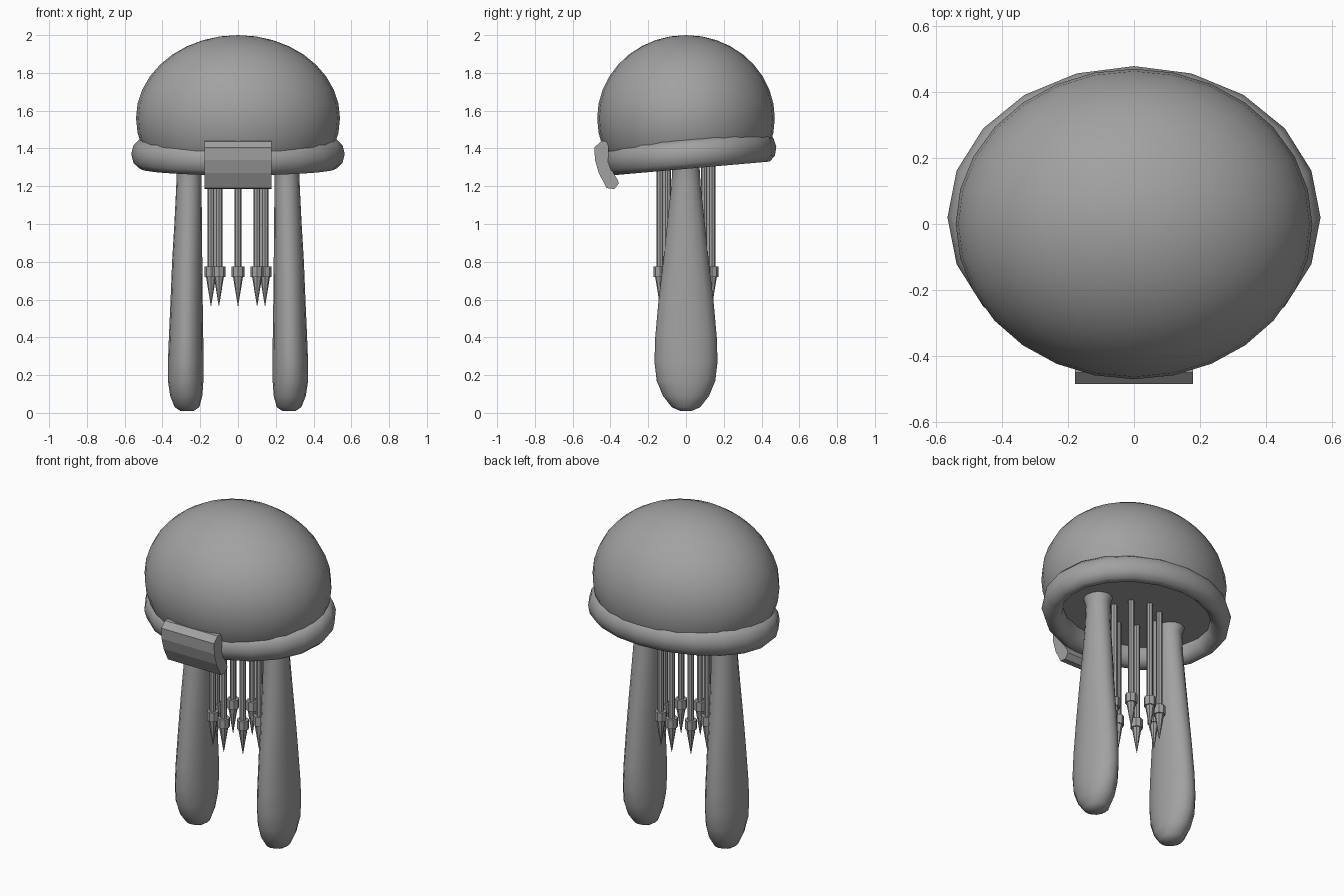
import bpy, bmesh, math
from mathutils import Matrix, Vector

if "Cube" in bpy.data.objects:
    bpy.data.objects.remove(bpy.data.objects["Cube"])

grey = bpy.data.materials.new("grey")
grey.diffuse_color = (0.36, 0.36, 0.36, 1)
grey.use_nodes = True
grey.node_tree.nodes["Principled BSDF"].inputs["Base Color"].default_value = grey.diffuse_color


def finish(bm, name, smooth=True):
    bmesh.ops.recalc_face_normals(bm, faces=bm.faces)
    mesh = bpy.data.meshes.new(name)
    bm.to_mesh(mesh)
    bm.free()
    mesh.materials.append(grey)
    ob = bpy.data.objects.new(name, mesh)
    bpy.context.collection.objects.link(ob)
    if smooth:
        bpy.ops.object.select_all(action='DESELECT')
        bpy.context.view_layer.objects.active = ob
        ob.select_set(True)
        bpy.ops.object.shade_smooth_by_angle(angle=math.radians(50))
    return ob


def loft(bm, rings, sides):
    """Skin stacked ellipses given as (centre x, centre y, z, radius x, radius y)."""
    loops = []
    for cx, cy, z, rx, ry in rings:
        loops.append([bm.verts.new((cx + rx * math.cos(2 * math.pi * i / sides),
                                    cy + ry * math.sin(2 * math.pi * i / sides), z))
                      for i in range(sides)])
    for a, b in zip(loops, loops[1:]):
        for i in range(sides):
            j = (i + 1) % sides
            bm.faces.new((a[i], a[j], b[j], b[i]))
    bm.faces.new(loops[0])
    bm.faces.new(loops[-1])


# Dome: ellipsoid cut flat underneath
bm = bmesh.new()
bmesh.ops.create_uvsphere(bm, u_segments=28, v_segments=18, radius=1)
bmesh.ops.transform(bm, verts=bm.verts, matrix=Matrix.Translation((0, 0, 1.56))
                    @ Matrix.Diagonal((0.54, 0.47, 0.44, 1)))
cut = bmesh.ops.bisect_plane(bm, geom=bm.verts[:] + bm.edges[:] + bm.faces[:],
                             plane_co=(0, 0, 1.37), plane_no=(0, 0, -1), clear_outer=True)
bmesh.ops.holes_fill(bm, edges=[e for e in bm.edges if e.is_boundary])
finish(bm, "dome")

# Rim: elliptical tube, tilted down towards the front
bm = bmesh.new()
SEG, TUBE = 20, 10
grid = []
for i in range(SEG):
    a = 2 * math.pi * i / SEG
    row = []
    for k in range(TUBE):
        t = 2 * math.pi * k / TUBE
        r = 0.06 * math.cos(t)
        row.append(bm.verts.new(((0.505 + r) * math.cos(a), (0.40 + r) * math.sin(a),
                                 0.08 * math.sin(t))))
    grid.append(row)
for i in range(SEG):
    n = (i + 1) % SEG
    for k in range(TUBE):
        m = (k + 1) % TUBE
        bm.faces.new((grid[i][k], grid[n][k], grid[n][m], grid[i][m]))
bmesh.ops.transform(bm, verts=bm.verts, matrix=Matrix.Translation((0, 0.02, 1.37))
                    @ Matrix.Rotation(math.radians(5), 4, 'X'))
finish(bm, "rim")

# Front plate: curved profile extruded sideways
profile = [(-0.425, 1.44), (-0.45, 1.438), (-0.485, 1.405), (-0.482, 1.34), (-0.462, 1.27),
           (-0.42, 1.19), (-0.38, 1.185), (-0.355, 1.215), (-0.365, 1.24), (-0.39, 1.28),
           (-0.41, 1.35), (-0.41, 1.42)]
bm = bmesh.new()
face = bm.faces.new([bm.verts.new((-0.178, y, z)) for y, z in profile])
side = bmesh.ops.extrude_face_region(bm, geom=[face])["geom"]
bmesh.ops.translate(bm, vec=(0.356, 0, 0),
                    verts=[v for v in side if isinstance(v, bmesh.types.BMVert)])
finish(bm, "front_plate", smooth=False)

# Legs: flattened clubs, thin at the top
leg = [(0.27, 0.01, 0.035, 0.03), (0.27, 0.03, 0.065, 0.075), (0.274, 0.09, 0.085, 0.122),
       (0.277, 0.17, 0.094, 0.155), (0.277, 0.27, 0.094, 0.167), (0.275, 0.4, 0.091, 0.163),
       (0.272, 0.6, 0.085, 0.145), (0.269, 0.8, 0.08, 0.121), (0.264, 1.0, 0.073, 0.1),
       (0.26, 1.2, 0.067, 0.078), (0.259, 1.33, 0.066, 0.07), (0.259, 1.39, 0.085, 0.09)]
for name, s in (("left_leg", -1), ("right_leg", 1)):
    bm = bmesh.new()
    loft(bm, [(s * x, 0, z, rx, ry) for x, z, rx, ry in leg], 16)
    finish(bm, name)

# Ring of eight hanging probes: rod, collar and spike
for i in range(8):
    a = math.pi / 4 * i
    x, y = 0.143 * math.sin(a), 0.137 * math.cos(a)
    parts = {"rod": [(0.77, 0.018), (1.39, 0.018)],
             "collar": [(0.72, 0.034), (0.775, 0.034)],
             "spike": [(0.565, 0.001), (0.725, 0.027)]}
    for part, ends in parts.items():
        bm = bmesh.new()
        loft(bm, [(x, y, z, r, r) for z, r in ends], 8)
        finish(bm, f"probe_{part}_{i + 1}", smooth=False)
